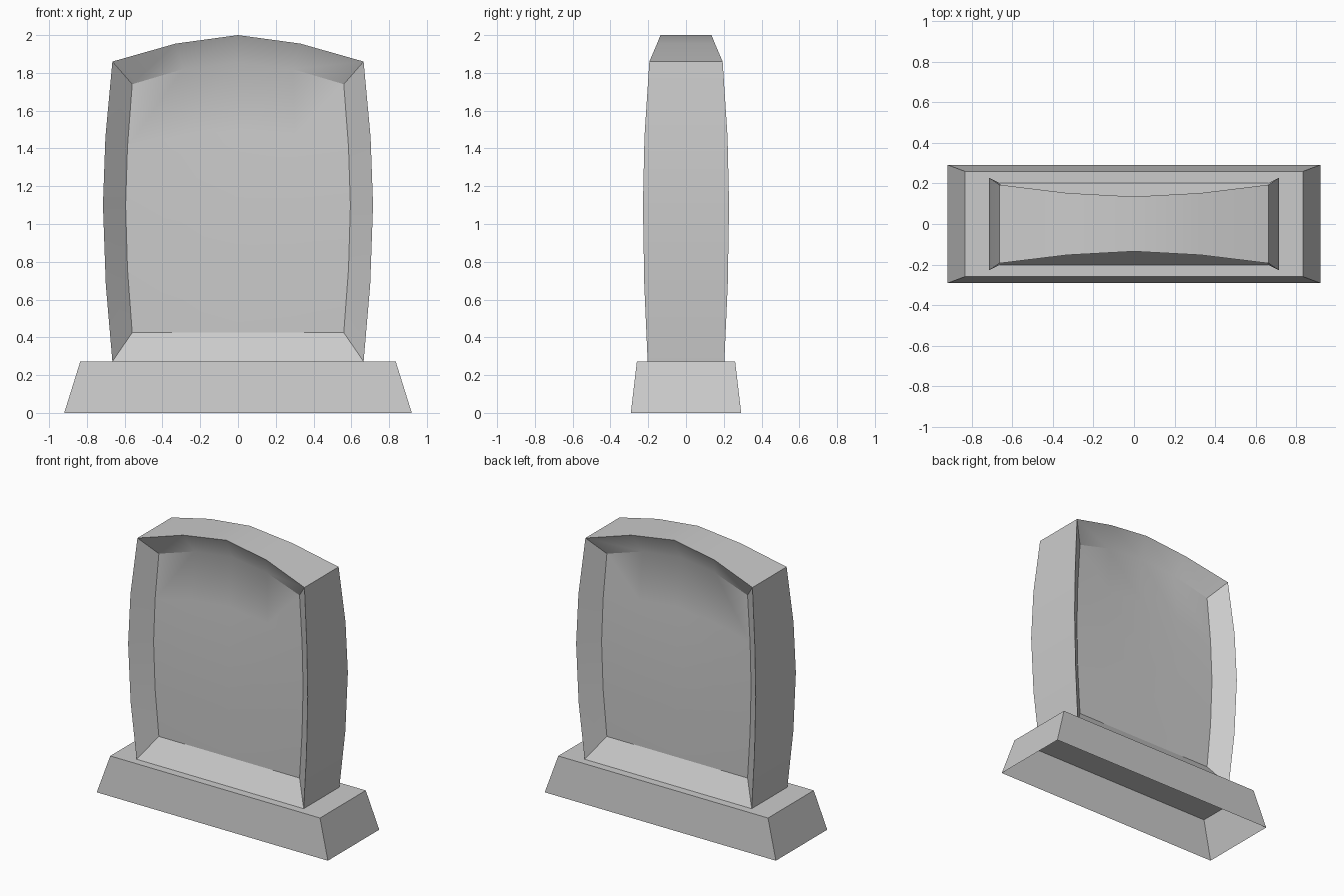
import bpy, bmesh

if "Cube" in bpy.data.objects:
    bpy.data.objects.remove(bpy.data.objects["Cube"])


def finish(name, bm, smooth=None):
    bmesh.ops.recalc_face_normals(bm, faces=bm.faces[:])
    mesh = bpy.data.meshes.new(name)
    bm.to_mesh(mesh)
    bm.free()
    ob = bpy.data.objects.new(name, mesh)
    bpy.context.collection.objects.link(ob)
    if smooth:
        bpy.ops.object.select_all(action='DESELECT')
        ob.select_set(True)
        bpy.context.view_layer.objects.active = ob
        bpy.ops.object.shade_smooth_by_angle(angle=smooth)
    return ob


# Plinth: tapered block, open underneath
bm = bmesh.new()
low, high = [[bm.verts.new((sx * x, sy * y, z)) for sx, sy in ((-1, -1), (1, -1), (1, 1), (-1, 1))]
             for x, y, z in ((0.92, 0.292, 0), (0.835, 0.26, 0.272))]
for i in range(4):
    j = (i + 1) % 4
    bm.faces.new((low[i], low[j], high[j], high[i]))
bm.faces.new(high)
finish("plinth", bm)

# Slab profiles, half of each: top edge (x, y, z), side edge rows (x, y, z)
RIM_TOP = [(0, 0.135, 2.0), (0.33, 0.153, 1.955), (0.665, 0.194, 1.86)]
RIM_SIDE = [(0.665, 0.203, 0.272), (0.70, 0.221, 0.68), (0.715, 0.228, 1.10),
            (0.702, 0.220, 1.46), (0.665, 0.194, 1.86)]
PANEL_TOP = [(0, 0.07, 1.855), (0.29, 0.08, 1.82), (0.56, 0.10, 1.74)]
PANEL_SIDE = [(0.56, 0.10, 0.425), (0.585, 0.107, 0.76), (0.595, 0.11, 1.10),
              (0.585, 0.107, 1.41), (0.56, 0.10, 1.74)]


def grid(bm, top, side, s):
    """5 x 5 vertices spanning a side profile and an arched top profile."""
    rows = []
    for j, (sx, sy, sz) in enumerate(side):
        row = []
        for i in range(-2, 3):
            tx, ty, tz = top[abs(i)]
            k = (sz - side[0][2]) / (side[-1][2] - side[0][2])
            x = sx * tx / top[2][0] * (1 if i >= 0 else -1)
            y = sy + (ty - top[2][1]) * k * k
            z = sz + (tz - top[2][2]) * k
            row.append(bm.verts.new((x, s * y, z)))
        rows.append(row)
    return rows


def border(g):
    return g[0] + [r[4] for r in g[1:]] + g[4][3::-1] + [r[0] for r in g[3:0:-1]]


# Headstone slab: bowed sides, arched top, recessed panel front and back
bm = bmesh.new()
rims = []
for s in (-1, 1):
    outer = grid(bm, RIM_TOP, RIM_SIDE, s)
    inner = grid(bm, PANEL_TOP, PANEL_SIDE, s)
    rim, edge = border(outer), border(inner)
    rims.append(rim)
    for i in range(16):
        j = (i + 1) % 16
        bm.faces.new((rim[i], rim[j], edge[j], edge[i]))
    for a, b in zip(inner, inner[1:]):
        for i in range(4):
            bm.faces.new((a[i], a[i + 1], b[i + 1], b[i]))
# side and top walls join the two rims (bottom rests on the plinth)
for i in range(4, 16):
    j = (i + 1) % 16
    bm.faces.new((rims[0][i], rims[1][i], rims[1][j], rims[0][j]))
bmesh.ops.delete(bm, geom=[v for v in bm.verts if not v.link_faces], context='VERTS')
finish("headstone_slab", bm, smooth=0.52)
